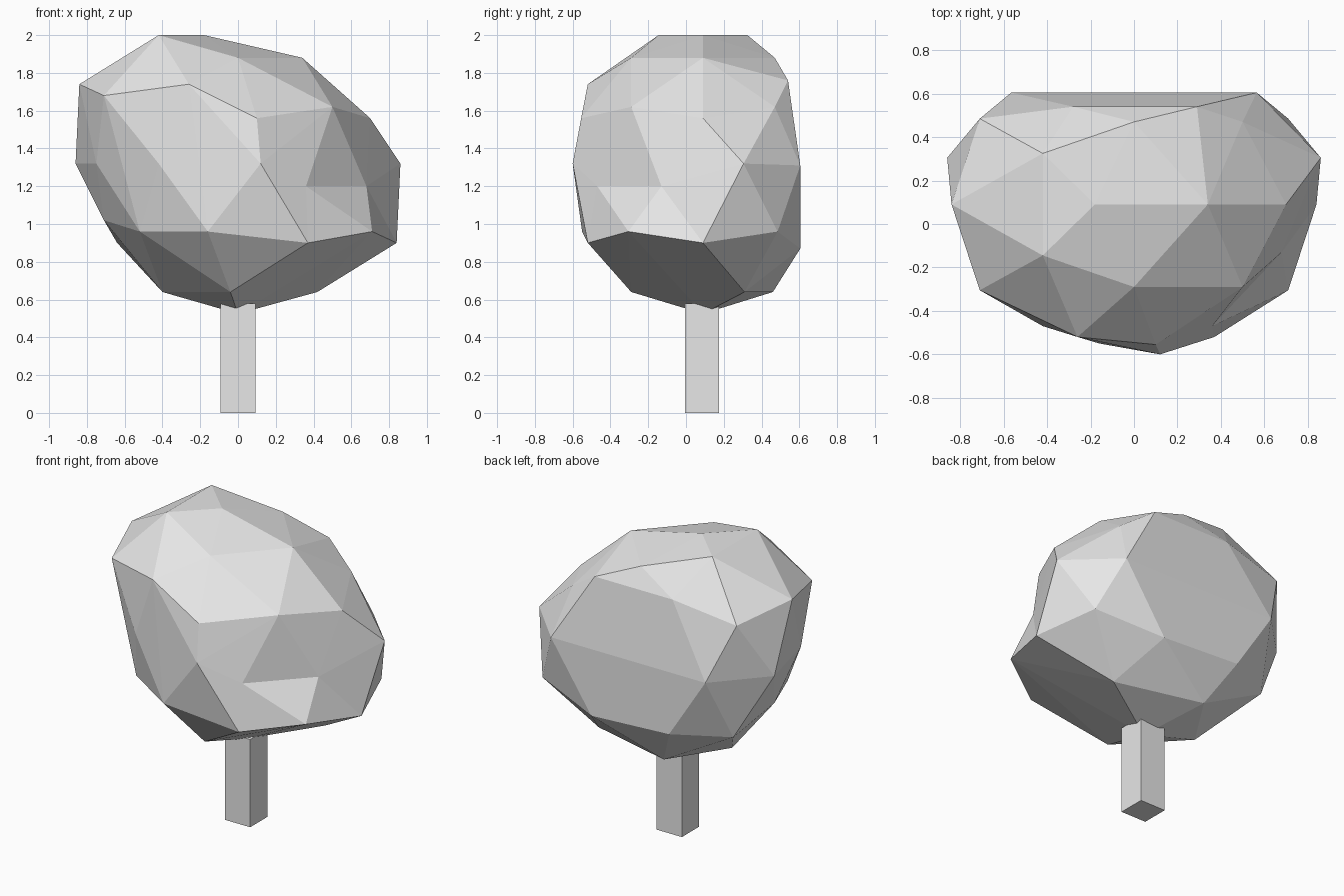
import bpy
import bmesh
from mathutils import Vector

cube = bpy.data.objects.get("Cube")
if cube:
    bpy.data.objects.remove(cube, do_unlink=True)

AXIS_Y = 0.09  # the tree's own centre line, front to back


def make_material(name, colour):
    material = bpy.data.materials.new(name)
    material.use_nodes = True
    material.diffuse_color = colour
    material.node_tree.nodes["Principled BSDF"].inputs["Base Color"].default_value = colour
    return material


def make_object(name, bm, material):
    bmesh.ops.recalc_face_normals(bm, faces=bm.faces[:])
    mesh = bpy.data.meshes.new(name)
    bm.to_mesh(mesh)
    bm.free()
    mesh.materials.append(material)
    obj = bpy.data.objects.new(name, mesh)
    bpy.context.collection.objects.link(obj)
    return obj


grey = make_material("plain grey", (0.8, 0.8, 0.8, 1))

# Crown: corner points that come in pairs, as x, distance from the centre line, height
paired = [(-0.42, 0.235, 2.0), (0, 0.38, 1.88), (-0.71, 0.395, 1.68),
          (0.5, 0.38, 1.62), (0.71, 0.395, 0.96)]
# Corner points on the centre line, as x, height
central = [(-0.18, 2.0), (0.34, 1.88), (-0.84, 1.74), (0.7, 1.56), (0.84, 0.9),
           (-0.71, 1.02), (-0.4, 0.64), (0, 0.525)]
# Front corner points
front = [(-0.26, -0.52, 1.74), (0.1, -0.555, 1.56), (0.12, -0.6, 1.32),
         (-0.42, -0.47, 1.32), (0.37, -0.52, 0.9), (-0.16, -0.55, 0.96),
         (-0.52, -0.32, 0.96), (-0.04, -0.29, 0.64), (-0.75, -0.13, 1.32)]
# Back corner points, flattened to one plane
back = [(-0.28, 0.54, 1.76), (0.29, 0.54, 1.76), (-0.565, 0.605, 1.31),
        (0.565, 0.605, 1.31), (-0.3, 0.605, 0.9), (0.27, 0.605, 0.87),
        (0.86, 0.305, 1.32), (-0.86, 0.305, 1.32), (-0.64, 0.42, 0.9),
        (-0.16, 0.46, 0.64), (0.42, 0.31, 0.64)]

points = front + back
points += [(x, AXIS_Y, z) for x, z in central]
points += [(x, AXIS_Y + side * d, z) for x, d, z in paired for side in (-1, 1)]

bm = bmesh.new()
for point in points:
    bm.verts.new(point)
hull = bmesh.ops.convex_hull(bm, input=bm.verts[:])
spare = [v for v in bm.verts if not v.link_faces]
bmesh.ops.delete(bm, geom=spare, context="VERTS")


def nearest(point):
    return min(bm.verts, key=lambda v: (v.co - Vector(point)).length)


# Dent in the crown: open the ring of corners, then close it with two sunken points
front_mid = nearest(front[2])
front_low = nearest(front[4])
upper = nearest((0.5, AXIS_Y - 0.38, 1.62))
shoulder = nearest((0.7, AXIS_Y, 1.56))
side_mid = nearest(back[6])
side_low = nearest((0.84, AXIS_Y, 0.9))
corner_low = nearest((0.71, AXIS_Y - 0.395, 0.96))
ring = [front_mid, upper, shoulder, side_mid, side_low, corner_low, front_low]
bmesh.ops.delete(bm, geom=[f for f in bm.faces if all(v in ring for v in f.verts)],
                 context="FACES")
inner = bm.verts.new((0.36, -0.47, 1.2))
outer = bm.verts.new((0.68, -0.13, 1.2))
fan = [upper, shoulder, side_mid, side_low, corner_low]
for a, b in zip(fan, fan[1:]):
    bm.faces.new((a, b, outer))
for a, b in ((corner_low, front_low), (front_low, front_mid), (front_mid, upper),
             (upper, outer), (outer, corner_low)):
    bm.faces.new((a, b, inner))
make_object("crown", bm, grey)

# Trunk: square post that runs a little way into the crown
bm = bmesh.new()
bmesh.ops.create_cube(bm, size=1)
bmesh.ops.scale(bm, vec=(0.185, 0.18, 0.58), verts=bm.verts)
bmesh.ops.translate(bm, vec=(0, AXIS_Y - 0.005, 0.29), verts=bm.verts)
make_object("trunk", bm, grey)
